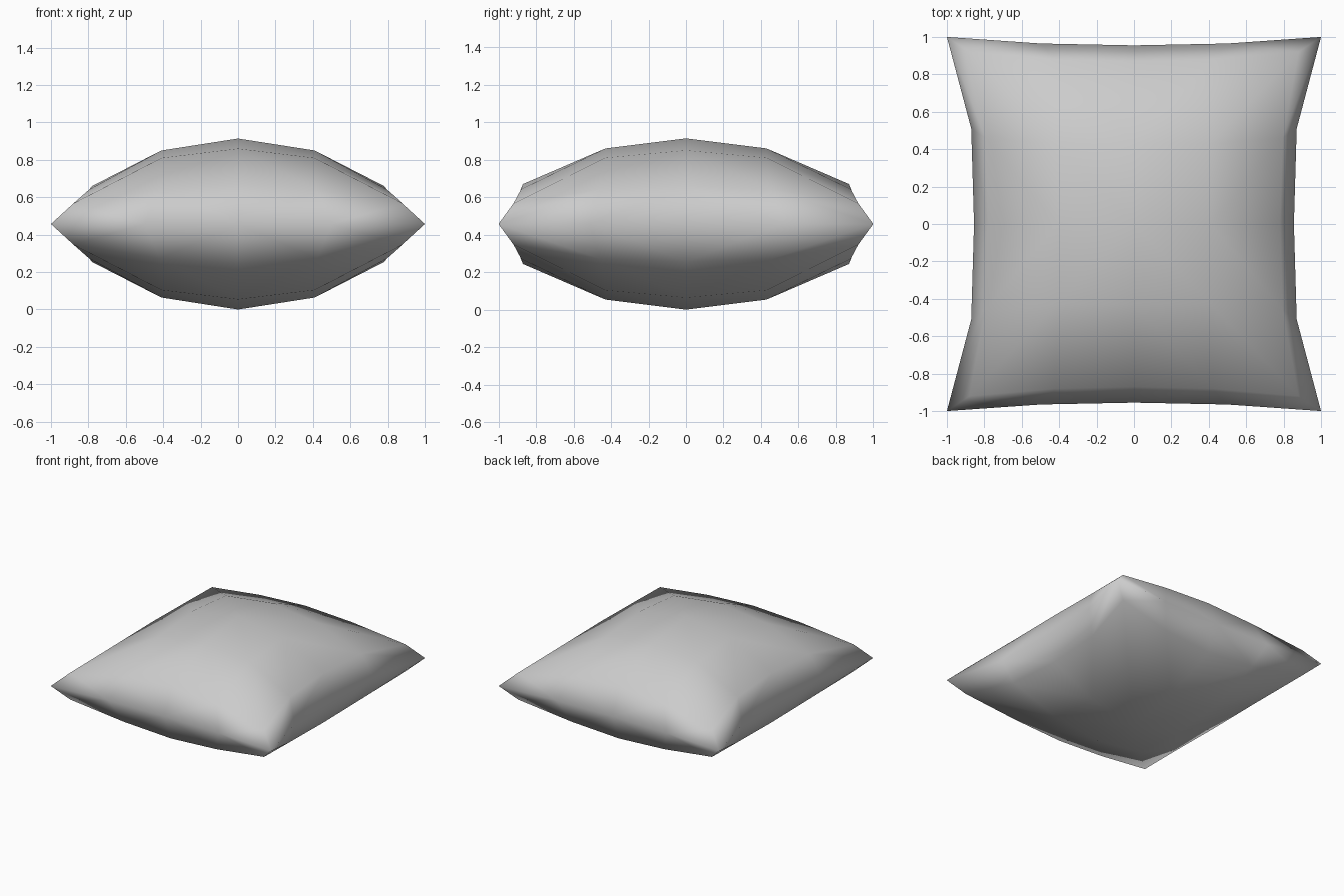
import bpy

if "Cube" in bpy.data.objects:
    bpy.data.objects.remove(bpy.data.objects["Cube"])

H = 0.457  # height of the seam, half the cushion thickness

# One quarter of the upper panel, heights above the seam (rows run along y)
panel = [
    [(0, 0, H), (0.41, 0, 0.393), (0.78, 0, 0.203)],
    [(0, 0.43, 0.403), (0.41, 0.43, 0.353), (0.795, 0.46, 0.185)],
    [(0, 0.87, 0.213), (0.42, 0.88, 0.185), (0.88, 0.92, 0.11)],
]
# Quarter of the pinched seam, from the right side round the corner to the back
seam = [(0.855, 0, 0), (0.87, 0.51, 0), (1, 1, 0), (0.5, 0.965, 0), (0, 0.955, 0)]

verts = [p for row in panel for p in row] + seam
faces = [(3*j + i, 3*j + i + 1, 3*j + i + 4, 3*j + i + 3)
         for j in range(2) for i in range(2)]
# Side wall between the panel border and the seam
border = [2, 5, 8, 7, 6]
faces += [(border[k], 9 + k, 10 + k, border[k + 1]) for k in range(4)]

mesh = bpy.data.meshes.new("cushion")
mesh.from_pydata(verts, [], faces)
mesh.shade_smooth()
cushion = bpy.data.objects.new("cushion", mesh)
cushion.location.z = H
bpy.context.collection.objects.link(cushion)

# Mirror the piece to all eight octants
mirror = cushion.modifiers.new("mirror", 'MIRROR')
mirror.use_axis = (True, True, True)
mirror.merge_threshold = 0.001
